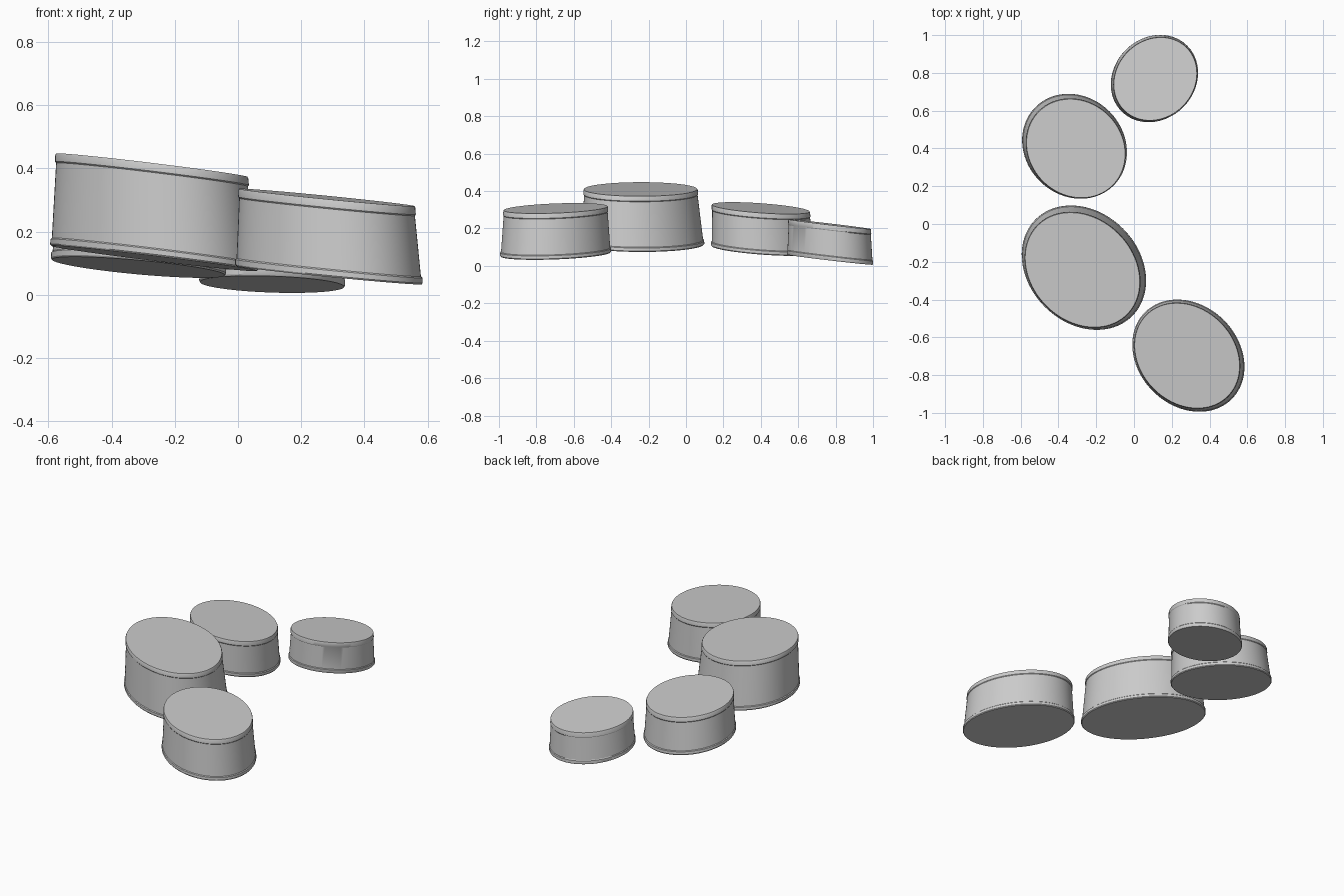
import bpy, bmesh, math
from mathutils import Vector

if "Cube" in bpy.data.objects:
    bpy.data.objects.remove(bpy.data.objects["Cube"], do_unlink=True)

grey = bpy.data.materials.new("plain_grey")
grey.use_nodes = True
colour = (0.6, 0.6, 0.6, 1)
grey.diffuse_color = colour
grey.node_tree.nodes["Principled BSDF"].inputs["Base Color"].default_value = colour

SEGMENTS = 96


def pad(name, base, top, radii, angle, slope, taper):
    """Tapered oval puck with a lip at the bottom and a rim at the top."""
    base, top = Vector(base), Vector(top)
    height = top.z - base.z
    # (height above base, radius factor) from the bottom lip to the top rim
    profile = [(0, 0.988), (0.005, 1), (0.021, 0.998), (0.025, 0.983),
               (height - 0.030, taper + 0.002), (height - 0.026, taper + 0.012),
               (height - 0.005, taper + 0.008), (height, taper)]
    bm = bmesh.new()
    rings = []
    for h, r in profile:
        centre = base.lerp(top, h / height)
        ring = []
        for i in range(SEGMENTS):
            t = math.tau * i / SEGMENTS
            u, v = radii[0] * r * math.cos(t), radii[1] * r * math.sin(t)
            dx = u * math.cos(angle) - v * math.sin(angle)
            dy = u * math.sin(angle) + v * math.cos(angle)
            dz = slope[0] * dx + slope[1] * dy
            ring.append(bm.verts.new(centre + Vector((dx, dy, dz))))
        rings.append(ring)
    for low, high in zip(rings, rings[1:]):
        for i in range(SEGMENTS):
            j = (i + 1) % SEGMENTS
            bm.faces.new((low[i], low[j], high[j], high[i]))
    bm.faces.new(rings[0][::-1])
    bm.faces.new(rings[-1])
    mesh = bpy.data.meshes.new(name)
    bm.to_mesh(mesh)
    bm.free()
    mesh.materials.append(grey)
    obj = bpy.data.objects.new(name, mesh)
    bpy.context.collection.objects.link(obj)
    bpy.ops.object.select_all(action='DESELECT')
    obj.select_set(True)
    bpy.context.view_layer.objects.active = obj
    bpy.ops.object.shade_smooth_by_angle(angle=math.radians(30))


diagonal = math.pi / 4
pad("front_pad", (0.288, -0.697, 0.062), (0.281, -0.697, 0.308),
    (0.325, 0.266), -diagonal, (-0.095, 0.02), 0.935)
pad("large_pad", (-0.265, -0.231, 0.115), (-0.273, -0.243, 0.41),
    (0.362, 0.293), -diagonal, (-0.127, -0.025), 0.92)
pad("middle_pad", (-0.315, 0.412, 0.087), (-0.308, 0.40, 0.309),
    (0.293, 0.261), -diagonal, (-0.1, -0.083), 0.94)
pad("back_pad", (0.108, 0.77, 0.033), (0.113, 0.768, 0.223),
    (0.246, 0.215), diagonal, (-0.018, -0.115), 0.95)
